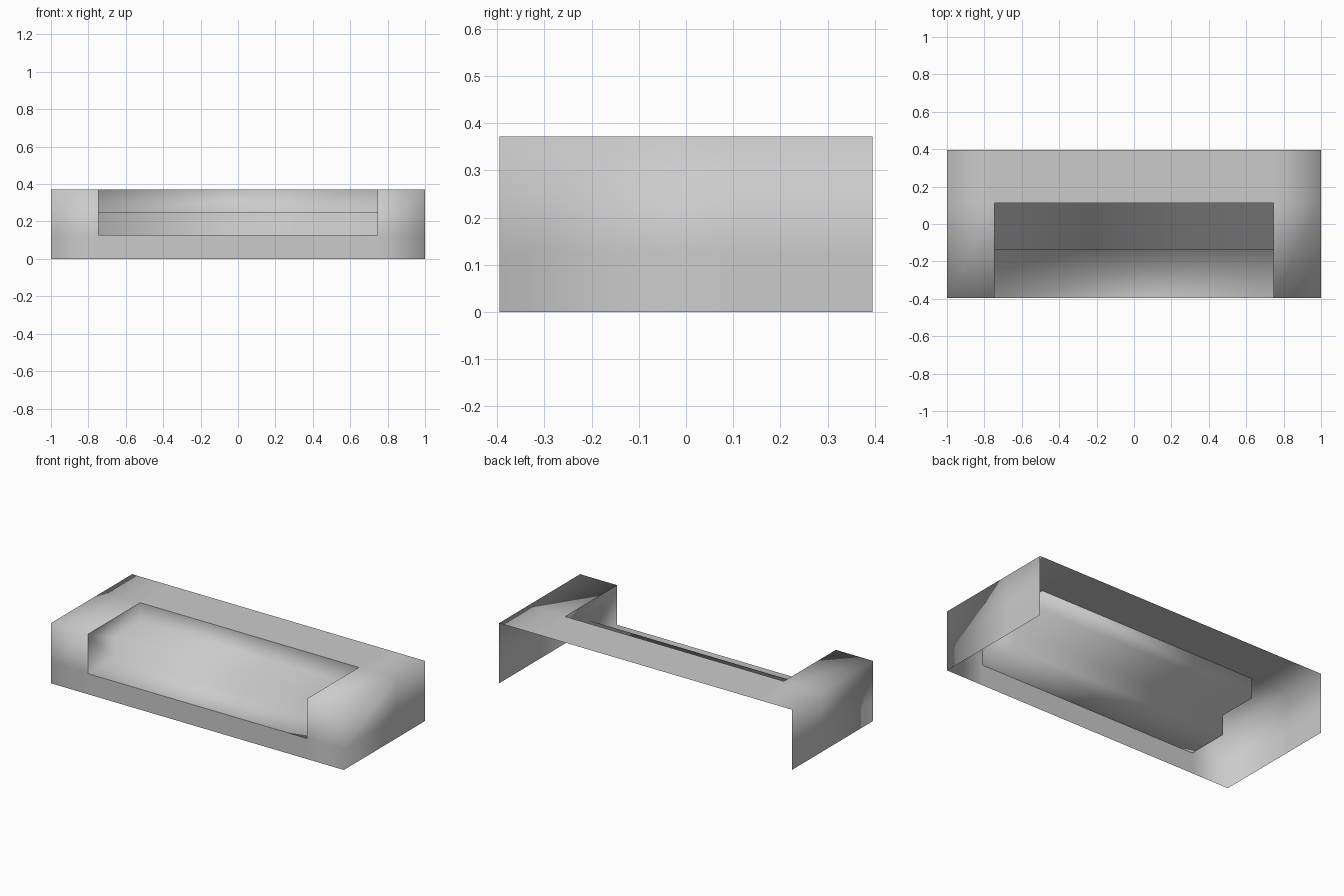
import bpy
import bmesh

cube = bpy.data.objects.get("Cube")
if cube:
    bpy.data.objects.remove(cube, do_unlink=True)

grey = bpy.data.materials.new("light_grey")
grey.use_nodes = True
colour = (0.6, 0.6, 0.6, 1)
grey.diffuse_color = colour
grey.node_tree.nodes["Principled BSDF"].inputs["Base Color"].default_value = colour

# Main dimensions
W, D, H = 1.0, 0.395, 0.372      # half width, half depth, height
NW = 0.747                       # half width of the recess
LOW, MID = 0.127, 0.25           # tread heights
STEP, BACK = -0.135, 0.112       # riser positions


def finish(name, bm):
    """Weld shared corners, shade smooth and link the part."""
    bmesh.ops.remove_doubles(bm, verts=bm.verts, dist=0.0005)
    mesh = bpy.data.meshes.new(name)
    bm.to_mesh(mesh)
    bm.free()
    mesh.materials.append(grey)
    for poly in mesh.polygons:
        poly.use_smooth = True
    obj = bpy.data.objects.new(name, mesh)
    bpy.context.collection.objects.link(obj)


def face(bm, points, normal):
    """Add a face that looks along the given direction."""
    f = bm.faces.new([bm.verts.new(p) for p in points])
    f.normal_update()
    if f.normal.dot(normal) < 0:
        f.normal_flip()


def panel(bm, us, vs, place, normal, skip=None):
    """Add a flat grid of quads, leaving out one cell if asked."""
    for i in range(len(us) - 1):
        for j in range(len(vs) - 1):
            if (i, j) != skip:
                corners = [(us[i], vs[j]), (us[i + 1], vs[j]),
                           (us[i + 1], vs[j + 1]), (us[i], vs[j + 1])]
                face(bm, [place(u, v) for u, v in corners], normal)


# Outer shell: notched top and front, two sides, open back and underside
xs, ys, zs = (-W, -NW, NW, W), (-D, BACK, D), (0, LOW, H)
bm = bmesh.new()
panel(bm, xs, ys, lambda x, y: (x, y, H), (0, 0, 1), skip=(1, 0))
panel(bm, xs, zs, lambda x, z: (x, -D, z), (0, -1, 0), skip=(1, 1))
for side in (-1, 1):
    panel(bm, ys, zs, lambda y, z: (side * W, y, z), (side, 0, 0))
finish("outer_shell", bm)

# Stepped recess: two treads, two risers and the end walls
profile = [(-D, LOW), (STEP, LOW), (STEP, MID), (BACK, MID), (BACK, H)]
bm = bmesh.new()
for (y0, z0), (y1, z1) in zip(profile, profile[1:]):
    face(bm, [(-NW, y0, z0), (NW, y0, z0), (NW, y1, z1), (-NW, y1, z1)], (0, -1, 1))
for side in (-1, 1):
    face(bm, [(side * NW, y, z) for y, z in profile + [(-D, H)]], (-side, 0, 0))
finish("stepped_recess", bm)
